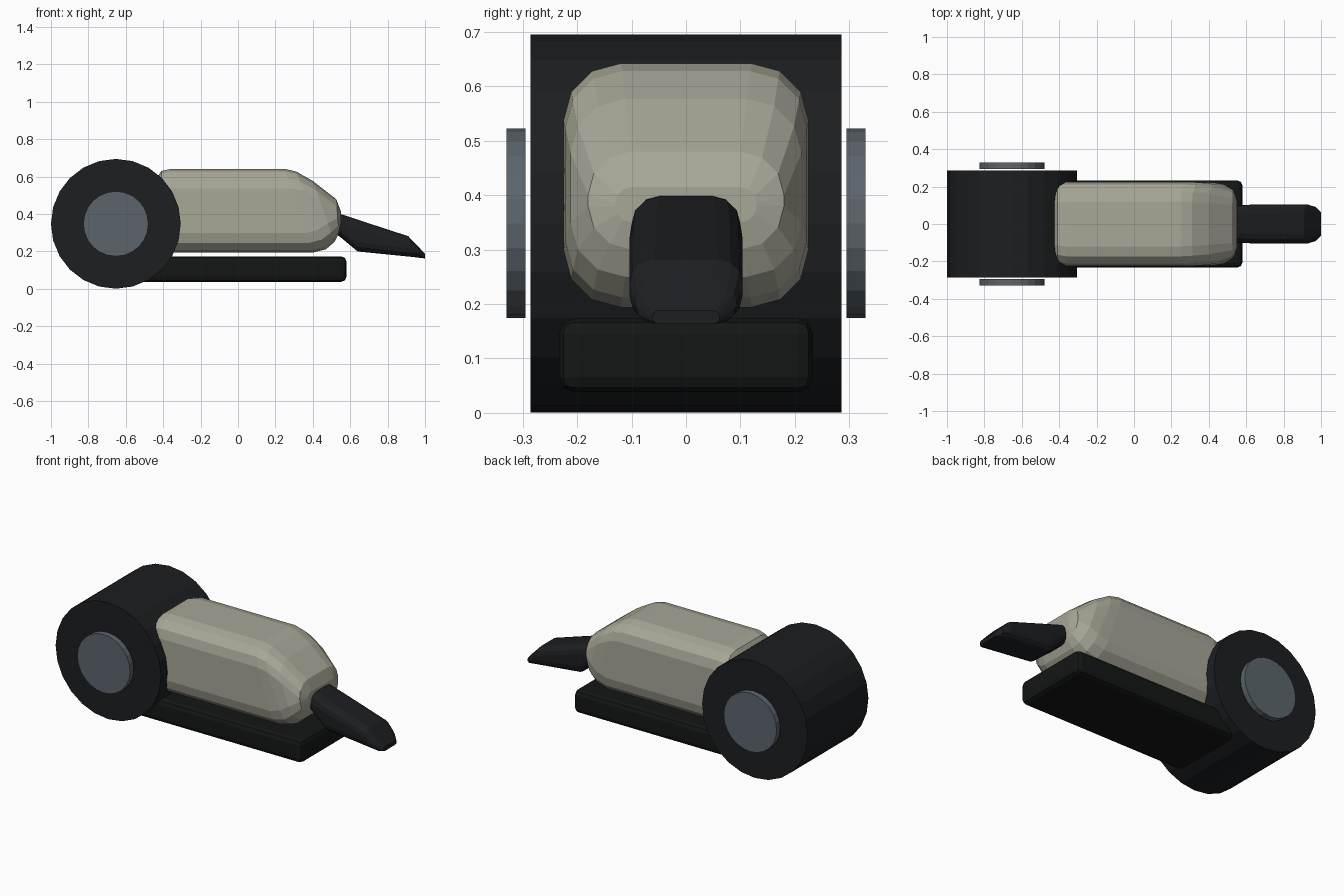
import bpy, bmesh, math
from mathutils import Matrix

if "Cube" in bpy.data.objects:
    bpy.data.objects.remove(bpy.data.objects["Cube"])


def material(name, rgb):
    m = bpy.data.materials.new(name)
    m.diffuse_color = (*rgb, 1)
    m.use_nodes = True
    m.node_tree.nodes["Principled BSDF"].inputs["Base Color"].default_value = m.diffuse_color
    return m


BLACK = material("black_rubber", (0.012, 0.013, 0.015))
BASE = material("black_base", (0.007, 0.008, 0.008))
BEIGE = material("beige_shell", (0.39, 0.385, 0.31))
STEEL = material("grey_hub", (0.105, 0.13, 0.15))


def finish(name, bm, mat):
    bmesh.ops.recalc_face_normals(bm, faces=bm.faces)
    me = bpy.data.meshes.new(name)
    bm.to_mesh(me)
    bm.free()
    ob = bpy.data.objects.new(name, me)
    me.materials.append(mat)
    bpy.context.collection.objects.link(ob)
    return ob


def disc(name, radius, y0, y1, mat):
    bm = bmesh.new()
    place = Matrix.Translation((-0.653, (y0 + y1) / 2, 0.348)) @ Matrix.Rotation(math.pi / 2, 4, 'X')
    bmesh.ops.create_cone(bm, cap_ends=True, segments=24, radius1=radius, radius2=radius,
                          depth=abs(y1 - y0), matrix=place)
    return finish(name, bm, mat)


def loft(name, rings, mat, steps=3):
    """Rounded-rectangle rings (top x, top z, bottom x, bottom z, half width, corner radius)."""
    bm = bmesh.new()
    loops = []
    for xt, zt, xb, zb, hw, r in rings:
        h = (zt - zb) / 2
        r = min(r, h * 0.95, hw * 0.95)
        loop = []
        for q, (sy, sz) in enumerate([(1, 1), (-1, 1), (-1, -1), (1, -1)]):
            for i in range(steps + 1):
                a = (q + i / steps) * math.pi / 2
                y = sy * (hw - r) + r * math.cos(a)
                z = sz * (h - r) + r * math.sin(a)
                t = (z + h) / (2 * h)
                loop.append(bm.verts.new((xb + (xt - xb) * t, y, zb + h + z)))
        loops.append(loop)
    n = len(loops[0])
    for a, b in zip(loops, loops[1:]):
        for i in range(n):
            j = (i + 1) % n
            bm.faces.new((a[i], a[j], b[j], b[i]))
    bm.faces.new(loops[0])
    bm.faces.new(loops[-1])
    return finish(name, bm, mat)


# Roller with a hub plate on each side
disc("roller", 0.347, -0.286, 0.286, BLACK)
for side, s in (("front", -1), ("back", 1)):
    disc(side + "_hub", 0.174, s * 0.295, s * 0.33, STEEL)

# Flat base with small bevels
bm = bmesh.new()
bmesh.ops.create_cube(bm, size=1, matrix=Matrix.Translation((0.015, 0, 0.106))
                      @ Matrix.Diagonal((1.13, 0.466, 0.136, 1)))
bmesh.ops.bevel(bm, geom=bm.edges[:], offset=0.028, segments=2, profile=0.5, affect='EDGES')
finish("base", bm, BASE)

# Rounded shell sloping down at the nose
loft("body_shell", [
    (-0.43, 0.600, -0.43, 0.235, 0.190, 0.08),
    (-0.41, 0.630, -0.41, 0.205, 0.215, 0.10),
    (-0.36, 0.642, -0.36, 0.194, 0.225, 0.105),
    (0.25, 0.642, 0.40, 0.194, 0.225, 0.105),
    (0.31, 0.628, 0.47, 0.212, 0.222, 0.105),
    (0.40, 0.577, 0.515, 0.250, 0.212, 0.10),
    (0.525, 0.480, 0.54, 0.300, 0.180, 0.08),
    (0.55, 0.415, 0.55, 0.350, 0.130, 0.03),
], BEIGE)

# Tapered snout
loft("snout", [
    (0.49, 0.405, 0.49, 0.320, 0.085, 0.04),
    (0.56, 0.397, 0.55, 0.275, 0.100, 0.05),
    (0.64, 0.370, 0.64, 0.200, 0.104, 0.05),
    (0.91, 0.282, 0.94, 0.170, 0.104, 0.045),
    (0.955, 0.235, 0.98, 0.165, 0.092, 0.03),
    (1.0, 0.188, 1.0, 0.163, 0.062, 0.012),
], BLACK)
